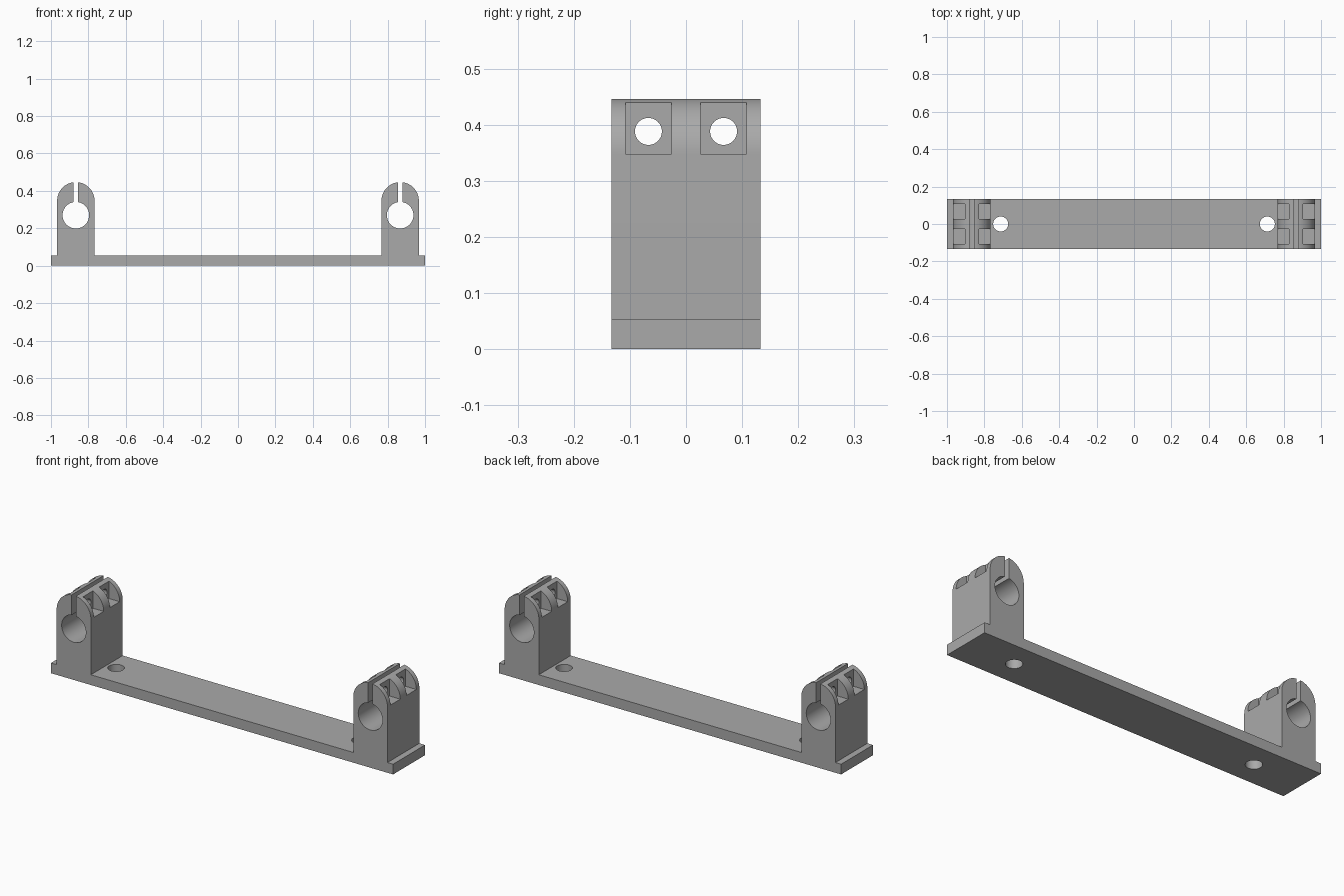
import bpy
import bmesh
from math import sin, cos, pi, asin, radians
from mathutils import Matrix

if "Cube" in bpy.data.objects:
    bpy.data.objects.remove(bpy.data.objects["Cube"])

DEPTH = 0.133            # half depth of the bracket
BASE_H = 0.054
POST_X, POST_R = 0.867, 0.1
SPRING_Z = 0.347         # where the rounded post top starts
BORE_Z, BORE_R = 0.27, 0.071
SLOT = 0.0125            # half width of the clamp slot
WEB = 0.037              # half thickness left between pockets

grey = bpy.data.materials.new("grey plastic")
grey.use_nodes = True
grey.diffuse_color = (0.4, 0.4, 0.4, 1)
grey.node_tree.nodes["Principled BSDF"].inputs["Base Color"].default_value = (0.4, 0.4, 0.4, 1)


def make_object(name, bm):
    bmesh.ops.recalc_face_normals(bm, faces=bm.faces)
    mesh = bpy.data.meshes.new(name)
    bm.to_mesh(mesh)
    bm.free()
    mesh.materials.append(grey)
    obj = bpy.data.objects.new(name, mesh)
    bpy.context.collection.objects.link(obj)
    return obj


def arc(cx, cz, r, start, end, steps):
    angles = [start + (end - start) * i / steps for i in range(steps + 1)]
    return [(cx + r * cos(a), cz + r * sin(a)) for a in angles]


def box(bm, center, size):
    bmesh.ops.create_cube(bm, size=1, matrix=Matrix.Translation(center) @ Matrix.Diagonal((*size, 1)))


def cylinder(bm, center, r, length, axis):
    turn = Matrix.Rotation(pi / 2, 4, 'Y') if axis == 'X' else Matrix()
    bmesh.ops.create_cone(bm, cap_ends=True, segments=48, radius1=r, radius2=r,
                          depth=length, matrix=Matrix.Translation(center) @ turn)


# Outline of the +x half: base end, rounded post, keyhole slot and bore
top_gap = asin(SLOT / POST_R)
bore_gap = asin(SLOT / BORE_R)
half = [(1, 0), (1, BASE_H), (POST_X + POST_R, BASE_H)]
half += arc(POST_X, SPRING_Z, POST_R, 0, pi / 2 - top_gap, 20)
half += arc(POST_X, BORE_Z, BORE_R, pi / 2 - bore_gap, bore_gap - 3 * pi / 2, 56)
half += arc(POST_X, SPRING_Z, POST_R, pi / 2 + top_gap, pi, 20)
half += [(POST_X - POST_R, BASE_H)]
outline = half + [(-x, z) for x, z in reversed(half)]

# Bracket body
bm = bmesh.new()
face = bm.faces.new([bm.verts.new((x, -DEPTH, z)) for x, z in outline])
extruded = bmesh.ops.extrude_face_region(bm, geom=[face])
moved = [v for v in extruded["geom"] if isinstance(v, bmesh.types.BMVert)]
bmesh.ops.translate(bm, verts=moved, vec=(0, 2 * DEPTH, 0))
bracket = make_object("clamp_bracket", bm)

# Cutters: bolt head pockets, clamp bolt holes and mounting holes
pockets, bolts, mounts = bmesh.new(), bmesh.new(), bmesh.new()
for side in (-1, 1):
    cylinder(mounts, (side * 0.713, 0, 0), 0.04, 0.3, 'Z')
    for y in (-0.067, 0.067):
        cylinder(bolts, (side * POST_X, y, 0.388), 0.024, 0.3, 'X')
        for face_dir in (-1, 1):
            box(pockets, (side * POST_X + face_dir * (WEB + 0.05), y, 0.448), (0.1, 0.082, 0.2))

for name, cutter_bm in (("pocket_cutter", pockets), ("bolt_hole_cutter", bolts), ("mount_hole_cutter", mounts)):
    cutter = make_object(name, cutter_bm)
    cutter.hide_render = True
    mod = bracket.modifiers.new(name, 'BOOLEAN')
    mod.operation = 'DIFFERENCE'
    mod.solver = 'EXACT'
    mod.object = cutter
    bpy.ops.object.select_all(action='DESELECT')
    bracket.select_set(True)
    bpy.context.view_layer.objects.active = bracket
    bpy.ops.object.modifier_apply(modifier=name)
    bpy.data.objects.remove(cutter)

bpy.ops.object.shade_smooth_by_angle(angle=radians(30))
